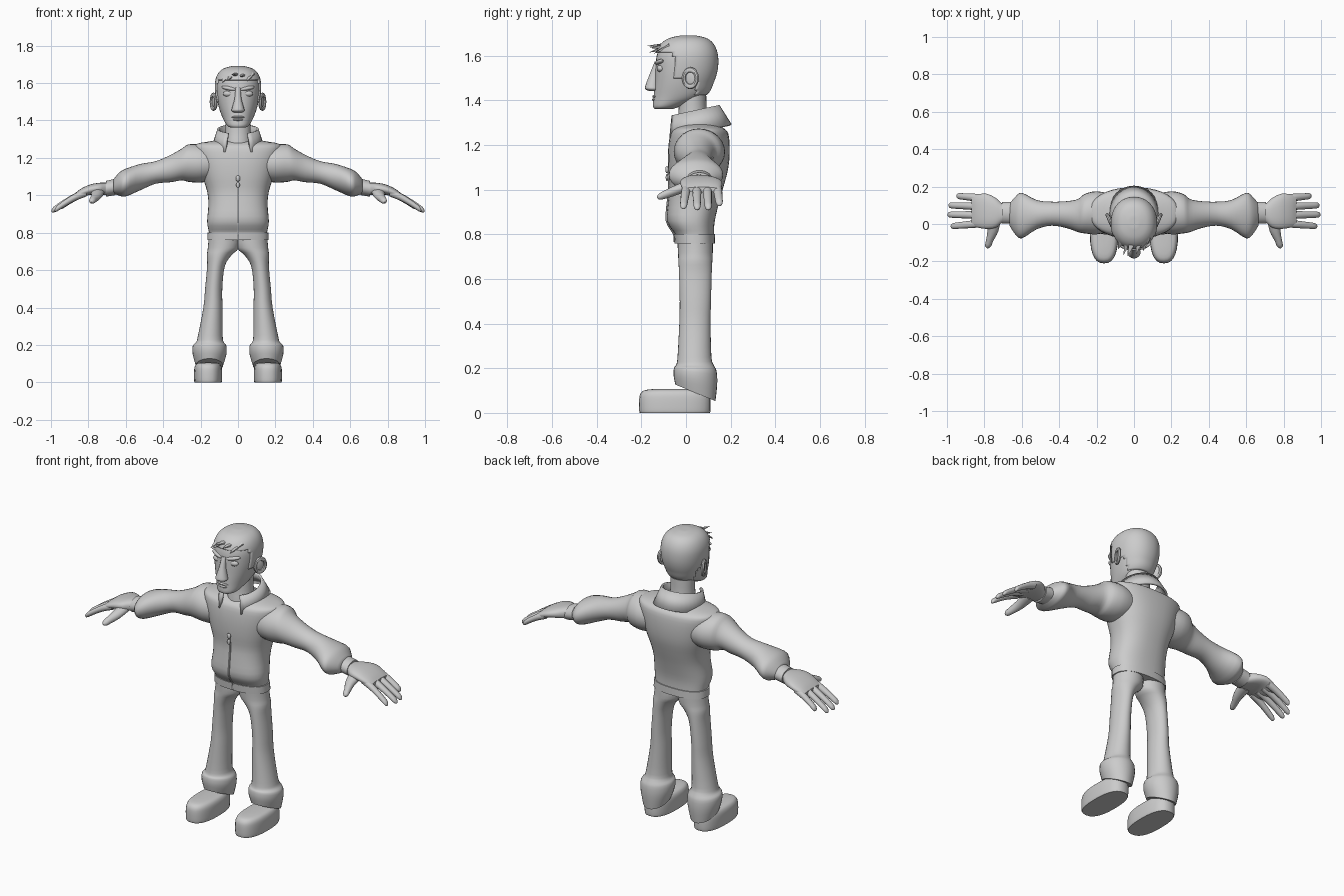
import bpy
import bmesh
from math import sin, cos, pi, copysign
from mathutils import Vector

cube = bpy.data.objects.get("Cube")
if cube:
    bpy.data.objects.remove(cube, do_unlink=True)

GREY = (0.6, 0.6, 0.6, 1)
grey = bpy.data.materials.new("plain grey")
grey.use_nodes = True
grey.diffuse_color = GREY
for node in grey.node_tree.nodes:
    if node.type == 'BSDF_PRINCIPLED':
        node.inputs["Base Color"].default_value = GREY


def finish(obj, name, mirror=False, angle=40):
    """Name, colour and smooth a part, and mirror it to the other side."""
    obj.name = obj.data.name = name
    obj.data.materials.clear()
    obj.data.materials.append(grey)
    bpy.ops.object.select_all(action='DESELECT')
    obj.select_set(True)
    bpy.context.view_layer.objects.active = obj
    bpy.ops.object.transform_apply(location=True, rotation=True, scale=True)
    bpy.ops.object.shade_smooth_by_angle(angle=angle * pi / 180)
    if mirror:
        obj.modifiers.new("Mirror", 'MIRROR').use_mirror_merge = False
    return obj


def smooth_rings(rings, steps):
    """Spline through the cross-sections so few are needed."""
    rings = [tuple(r) + (0,) * (6 - len(r)) for r in rings]
    ext = [rings[0]] + rings + [rings[-1]]
    out = []
    for i in range(len(rings) - 1):
        for s in range(steps):
            t = s / steps
            out.append([b + t / 2 * (c - a + t * (2 * a - 5 * b + 4 * c - d
                        + t * (3 * (b - c) + d - a)))
                        for a, b, c, d in zip(*ext[i:i + 4])])
    return out + [rings[-1]]


def loft(name, rings, axis='z', sides=28, power=2.0, steps=3, mirror=False,
         arc=None, keep=None, thickness=0):
    """Skin rings of (position, centre u, centre v, radius u, radius v, tilt)."""
    bm = bmesh.new()
    start, end = arc or (0, 2 * pi)
    count = sides + 1 if arc else sides
    rows = []
    for p, cu, cv, ru, rv, tilt in smooth_rings(rings, steps):
        row = []
        for k in range(count):
            a = start + (end - start) * k / sides
            c, s = cos(a), sin(a)
            u = cu + ru * copysign(abs(c) ** (2 / power), c)
            v = cv + rv * copysign(abs(s) ** (2 / power), s)
            w = p + tilt * s
            co = {'x': (w, u, v), 'y': (u, w, v), 'z': (u, v, w)}[axis]
            row.append(bm.verts.new(co))
        rows.append(row)
    for low, high in zip(rows, rows[1:]):
        for k in range(sides):
            j = (k + 1) % count
            bm.faces.new((low[k], low[j], high[j], high[k]))
    if not arc:
        bm.faces.new(rows[0])
        bm.faces.new(rows[-1])
    bmesh.ops.recalc_face_normals(bm, faces=bm.faces)
    if keep:
        unwanted = [f for f in bm.faces if not keep(f.calc_center_median())]
        bmesh.ops.delete(bm, geom=unwanted, context='FACES')
    mesh = bpy.data.meshes.new(name)
    bm.to_mesh(mesh)
    bm.free()
    obj = bpy.data.objects.new(name, mesh)
    bpy.context.collection.objects.link(obj)
    finish(obj, name, mirror)
    if thickness:
        obj.modifiers.new("Thickness", 'SOLIDIFY').thickness = thickness
    return obj


def ball(name, place, size, turn=(0, 0, 0), mirror=False):
    bpy.ops.mesh.primitive_uv_sphere_add(segments=20, ring_count=12, radius=1,
                                         location=place, rotation=turn)
    bpy.context.object.scale = size
    return finish(bpy.context.object, name, mirror)


# Jacket body, with a V neck cut out of the chest
jacket = loft("jacket_body", [
    (.77, 0, .04, .155, .085), (.80, 0, .038, .155, .087),
    (.86, 0, .022, .165, .107), (.95, 0, .035, .158, .115),
    (1.02, 0, .048, .165, .122), (1.1, 0, .055, .19, .135),
    (1.18, 0, .058, .215, .138), (1.25, 0, .06, .235, .13),
    (1.275, 0, .06, .22, .11), (1.29, 0, .06, .14, .08),
    (1.3, 0, .06, .1, .06)], sides=40, power=2.4)
bpy.ops.mesh.primitive_cone_add(vertices=3, radius1=1, radius2=1, depth=.26,
                                location=(0, -.17, 1.27), rotation=(pi / 2, 0, 0))
cutter = bpy.context.object
cutter.hide_render = True
for vert, (x, z) in zip(sorted(cutter.data.vertices, key=lambda v: v.co.z),
                        [(0, 0)] * 6):
    across = copysign(.075, vert.co.x) if abs(vert.co.x) > .1 else 0
    vert.co.x, vert.co.y = across, (.09 if across else -.17)
cut = jacket.modifiers.new("V neck", 'BOOLEAN')
cut.operation, cut.object, cut.solver = 'DIFFERENCE', cutter, 'EXACT'
bpy.context.view_layer.objects.active = jacket
bpy.ops.object.modifier_apply(modifier=cut.name)
bpy.data.objects.remove(cutter, do_unlink=True)
finish(jacket, "jacket_body", angle=35)

loft("jacket_hem", [(.76, 0, .04, .164, .091), (.802, 0, .038, .162, .092)],
     sides=40, power=2.4, steps=1)
loft("zip", [(.765, 0, -.05, .006, .006), (.80, 0, -.052, .006, .006),
             (.86, 0, -.085, .006, .006), (.95, 0, -.08, .006, .006),
             (1.02, 0, -.074, .006, .006), (1.1, 0, -.08, .006, .006)], sides=8)
ball("zip_slider", (0, -.085, 1.09), (.012, .008, .016))
ball("zip_pull", (0, -.085, 1.055), (.01, .006, .016))

# Stand-up collar, open at the front
loft("collar", [(1.355, 0, .035, .11, .115, .025), (1.26, 0, .055, .14, .15, .033)],
     arc=(-pi / 3, 4 * pi / 3), steps=1, thickness=.012)

# Sleeves with puffed ends and a narrow band
loft("sleeves", [
    (.12, .06, 1.17, .1, .09), (.2, .06, 1.17, .115, .102),
    (.265, .055, 1.172, .105, .1), (.30, .045, 1.165, .088, .085),
    (.36, .05, 1.143, .072, .073), (.44, .055, 1.122, .064, .06),
    (.52, .05, 1.098, .078, .07), (.60, .045, 1.068, .122, .074),
    (.635, .045, 1.06, .1, .062), (.665, .05, 1.048, .06, .038)],
    axis='x', mirror=True)
loft("sleeve_bands", [(.655, .06, 1.045, .058, .044), (.705, .06, 1.035, .058, .042)],
     axis='x', steps=1, mirror=True)

# Hands: palm, four fingers, thumb
loft("palms", [
    (.66, .055, 1.045, .04, .035), (.70, .058, 1.035, .048, .033),
    (.74, .06, 1.035, .08, .032), (.79, .068, 1.03, .094, .028),
    (.84, .07, 1.012, .088, .023), (.87, .07, 1.0, .078, .012)],
    axis='x', power=2.4, mirror=True)
fingers = {"little": (.138, .95, .15, .935), "ring": (.094, .993, .1, .915),
           "middle": (.048, .998, .05, .915), "index": (.004, .98, -.012, .92)}
for label, (base_y, tip_x, tip_y, tip_z) in fingers.items():
    rings = []
    for f, r in ((0, .021), (.35, .02), (.65, .018), (.9, .016), (.97, .011), (1, .003)):
        rings.append((.81 + (tip_x - .81) * f, base_y + (tip_y - base_y) * f,
                      1.015 + (tip_z - 1.015) * f ** 1.3, r, r))
    loft(label + "_fingers", rings, axis='x', sides=12, mirror=True)
loft("thumbs", [
    (.03, .75, 1.025, .04, .025), (-.04, .755, 1.0, .029, .024),
    (-.09, .772, .98, .02, .02), (-.118, .78, .97, .016, .015),
    (-.13, .782, .967, .004, .004)], axis='y', sides=14, mirror=True)

# Trousers with flared, tilted cuffs
loft("trouser_legs", [
    (.80, .075, .04, .08, .08), (.72, .078, .042, .083, .078),
    (.68, .1, .042, .066, .076), (.62, .118, .042, .047, .073),
    (.50, .13, .042, .046, .07), (.40, .134, .04, .051, .07),
    (.25, .148, .038, .066, .076), (.215, .15, .04, .074, .084),
    (.195, .152, .042, .09, .095, -.008), (.15, .152, .042, .09, .098, -.02),
    (.09, .153, .042, .073, .09, -.037)], mirror=True)

# Shoes
loft("shoes", [
    (0, .16, -.05, .072, .157), (.012, .16, -.05, .075, .16),
    (.06, .16, -.05, .075, .16), (.088, .16, -.05, .07, .153),
    (.103, .16, -.045, .055, .135), (.108, .16, -.04, .02, .08)],
    power=2.5, mirror=True)

# Neck and head
loft("neck", [(1.1, 0, .04, .06, .07), (1.25, 0, .032, .075, .078),
              (1.34, 0, .03, .068, .064), (1.46, 0, .03, .07, .06)])
skull = [
    (1.362, 0, -.1, .04, .04), (1.375, 0, -.085, .06, .063),
    (1.42, 0, -.03, .085, .115), (1.48, 0, -.01, .105, .13),
    (1.54, 0, 0, .116, .137), (1.6, 0, .003, .117, .134),
    (1.645, 0, .005, .102, .116), (1.673, 0, .008, .073, .083),
    (1.686, 0, .01, .03, .035), (1.688, 0, .01, .004, .004)]
loft("head", skull, sides=40, power=2.15, steps=4)


def has_hair(p):
    return (p.z > 1.615 or (p.y > -.055 and p.z > 1.5)
            or (p.y > .045 and p.z > 1.425))


# Hair: a cap just outside the skull plus a swept fringe
loft("hair_cap", [(z + .004, x, y, rx + .006, ry + .006) for z, x, y, rx, ry in skull],
     sides=56, power=2.15, steps=8, keep=has_hair, thickness=.012)
for i, (x, tip) in enumerate([(-.06, (-.085, -.135, 1.6)), (-.03, (-.055, -.165, 1.615)),
                              (0, (-.035, -.175, 1.645)), (.035, (.01, -.165, 1.635)),
                              (.065, (.05, -.145, 1.61))]):
    root, end = Vector((x, -.07, 1.645)), Vector(tip)
    bpy.ops.mesh.primitive_cone_add(vertices=6, radius1=.028, depth=(end - root).length,
                                    location=(root + end) / 2)
    spike = bpy.context.object
    spike.rotation_euler = (end - root).to_track_quat('Z', 'Y').to_euler()
    spike.scale.y = .6
    finish(spike, "fringe_lock_" + str(i + 1))

# Face
loft("nose", [(1.575, 0, -.128, .014, .012), (1.52, 0, -.14, .018, .022),
              (1.47, 0, -.15, .031, .031), (1.452, 0, -.15, .035, .033),
              (1.442, 0, -.145, .02, .02)], sides=16)
ball("eyelids", (.05, -.113, 1.543), (.03, .018, .017), mirror=True)
ball("brows", (.05, -.119, 1.572), (.042, .015, .011), (0, -.18, -.1 + .45), True)
ball("upper_lip", (0, -.138, 1.418), (.034, .013, .007))
ball("lower_lip", (0, -.139, 1.404), (.028, .014, .007))

# Ears: a cupped disc with a raised rim
ball("ears", (.124, .02, 1.5), (.01, .032, .04), (0, 0, -.4), True)
bpy.ops.mesh.primitive_torus_add(major_radius=.031, minor_radius=.01, major_segments=24,
                                 minor_segments=8, location=(.13, .02, 1.5),
                                 rotation=(0, pi / 2, -.4))
bpy.context.object.scale.x = 1.2
finish(bpy.context.object, "ear_rims", True)
